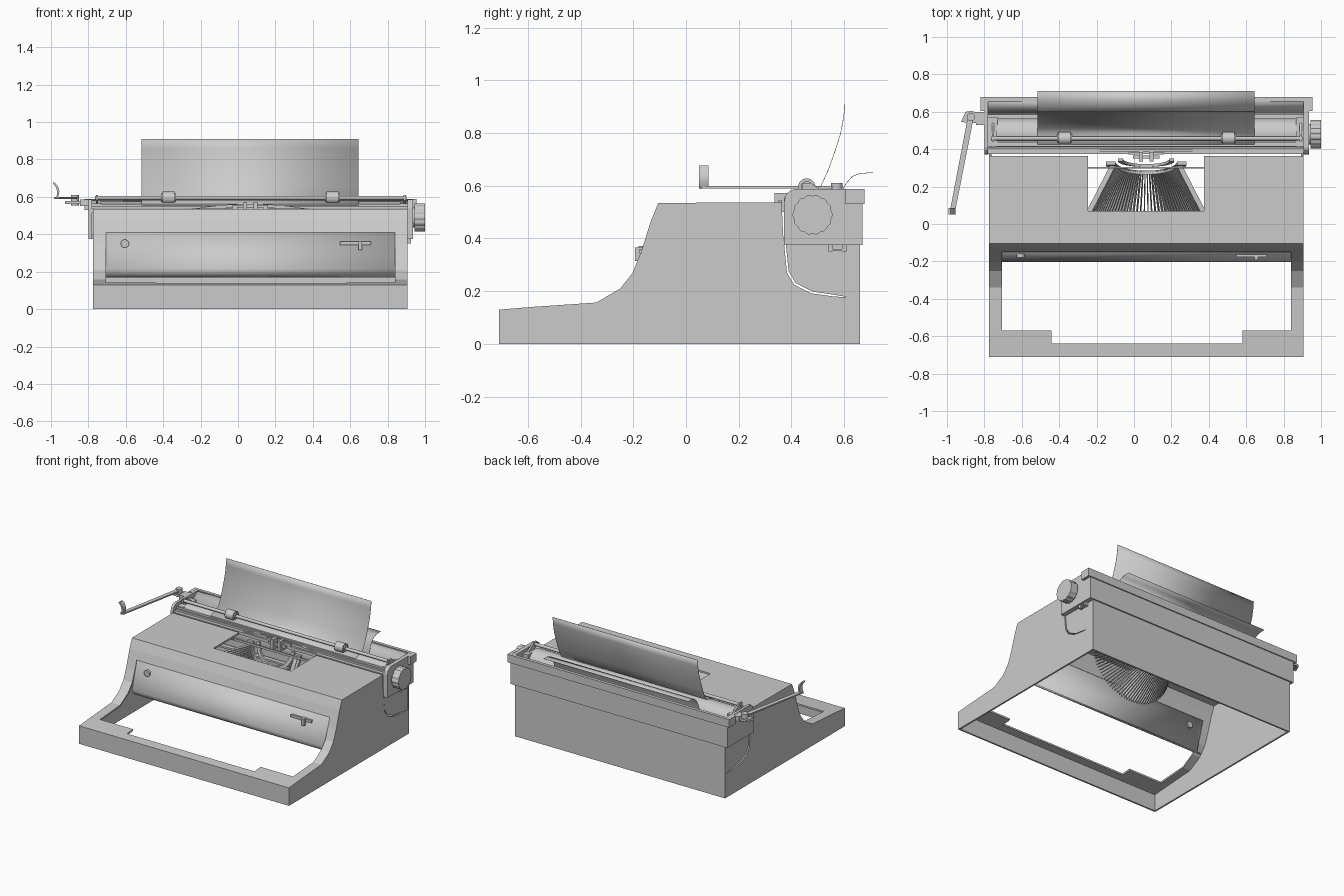
import bpy, bmesh, math
from mathutils import Vector

if "Cube" in bpy.data.objects:
    bpy.data.objects.remove(bpy.data.objects["Cube"])

CX = 0.065  # machine centre line in x


def finish(name, bm, smooth=False):
    bmesh.ops.recalc_face_normals(bm, faces=bm.faces)
    me = bpy.data.meshes.new(name)
    bm.to_mesh(me)
    bm.free()
    ob = bpy.data.objects.new(name, me)
    bpy.context.collection.objects.link(ob)
    if smooth:
        bpy.ops.object.select_all(action='DESELECT')
        ob.select_set(True)
        bpy.context.view_layer.objects.active = ob
        bpy.ops.object.shade_smooth_by_angle(angle=math.radians(35))
    return ob


def prism(name, pts, a, b, axis='x', smooth=False):
    """Extrude a 2D outline from a to b: yz along x, xz along y, xy along z."""
    put = {'x': lambda p, t: (t, p[0], p[1]), 'y': lambda p, t: (p[0], t, p[1]),
           'z': lambda p, t: (p[0], p[1], t)}[axis]
    bm = bmesh.new()
    f = bm.faces.new([bm.verts.new(put(p, a)) for p in pts])
    r = bmesh.ops.extrude_face_region(bm, geom=[f])
    d = Vector(put((0, 0), b - a))
    bmesh.ops.translate(bm, vec=d, verts=[v for v in r['geom'] if isinstance(v, bmesh.types.BMVert)])
    return finish(name, bm, smooth)


def box(name, x, y, z):
    return prism(name, [(x[0], y[0]), (x[1], y[0]), (x[1], y[1]), (x[0], y[1])], z[0], z[1], 'z')


def disc(c, r, n=32):
    return [(c[0] + r * math.cos(2 * math.pi * i / n), c[1] + r * math.sin(2 * math.pi * i / n)) for i in range(n)]


def sheet(name, pts, a, b, t, smooth=True):
    """Thin curved sheet: yz path swept along x."""
    bm = bmesh.new()
    rows = [(bm.verts.new((a, *p)), bm.verts.new((b, *p))) for p in pts]
    for p, q in zip(rows, rows[1:]):
        bm.faces.new((p[0], p[1], q[1], q[0]))
    ob = finish(name, bm, smooth)
    m = ob.modifiers.new('thick', 'SOLIDIFY')
    m.thickness = t
    m.offset = 0
    return ob


def cut(ob, cutter):
    m = ob.modifiers.new('cut', 'BOOLEAN')
    m.operation = 'DIFFERENCE'
    m.solver = 'EXACT'
    m.object = cutter
    cutter.hide_render = True
    cutter.hide_viewport = True
    cutter.display_type = 'WIRE'


# body shell: hollow below, with keyboard and type basket openings
curve = [(.363, .537), (.368, .42), (.383, .27), (.41, .225), (.475, .192), (.56, .18), (.66, .175)]
body = prism('body_shell', [(-.71, 0), (-.71, .13), (-.59, .14), (-.34, .157), (-.25, .21), (-.203, .268), (-.17, .35),
             (-.132, .47), (-.105, .535)] + curve + [(.66, 0)], -.775, .905)
cut(body, prism('body_hollow_cutter', [(-.698, -.1), (-.698, .12), (-.34, .145), (-.242, .2), (-.191, .262),
    (-.157, .35), (-.12, .465), (-.096, .523), (.648, .523), (.648, -.1)], -.763, .893))
cut(body, box('keyboard_cutter', (-.705, .84), (-.57, -.08), (.06, .41)))
cut(body, box('keyboard_front_cutter', (-.44, .58), (-.64, -.5), (.06, .3)))
cut(body, box('basket_cutter', (-.245, .375), (.07, .45), (.4, .7)))

# recessed front panel with rolled lower edge, knob and switch
sheet('front_panel', [(-.143, .412), (-.2, .215), (-.197, .198), (-.185, .182), (-.162, .172)], -.705, .84, .008)
prism('panel_button', disc((-.605, .35), .022, 20), -.18, -.15, 'y', True)
box('switch_slot', (.545, .71), (-.176, -.155), (.343, .361))
box('switch_stem', (.645, .663), (-.193, -.165), (.315, .365))

# rear cover below the carriage
side = [(y + .006, z + .006) for y, z in curve[1:]] + [(.66, .385), (.375, .41)]
side[5] = (.658, .17)
for n, x in (('left', -.771), ('right', .891)):
    prism('rear_side_' + n, side, x, x + .01)
box('rear_cover', (-.775, .905), (.65, .66), (.16, .40))

# type basket: half cone of type bars resting in tilted half rings
Z0 = .525
bm = bmesh.new()
N = 46
for i in range(N):
    a = math.radians(187 + 166 * i / (N - 1))
    u, w = Vector((math.cos(a), 0, math.sin(a))), Vector((-math.sin(a), 0, math.cos(a))) * .0028
    ends = [Vector((CX, .04, Z0)) + u * .335, Vector((CX, .325 + .2 * math.sin(a) * .2, Z0)) + u * .19]
    v = [bm.verts.new(p + u * d + w * s) for p in ends for d, s in ((0, -1), (0, 1), (-.03, 1), (-.03, -1))]
    for f in ((0, 1, 2, 3), (4, 5, 6, 7), (0, 1, 5, 4), (1, 2, 6, 5), (2, 3, 7, 6), (3, 0, 4, 7)):
        bm.faces.new([v[k] for k in f])
finish('type_bars', bm)


def half_ring(name, r0, r1, y0, y1, tilt):
    bm = bmesh.new()
    prev = None
    for i in range(29):
        a = math.pi * (1 + i / 28)
        ring = [bm.verts.new((CX + r * math.cos(a), y + tilt * math.sin(a), Z0 + r * math.sin(a)))
                for r, y in ((r0, y0), (r1, y0), (r1, y1), (r0, y1))]
        if prev:
            for k in range(4):
                bm.faces.new((prev[k], prev[k - 1], ring[k - 1], ring[k]))
        else:
            bm.faces.new(ring)
        prev = ring
    bm.faces.new(prev)
    finish(name, bm, True)


half_ring('type_rest', .165, .215, .315, .335, .05)
half_ring('type_segment', .125, .15, .335, .35, .03)
box('basket_cross_bar', (-.245, .375), (.298, .306), (.505, .52))

# type guide and curved scale in front of the platen
box('type_guide_base', (CX - .07, CX + .07), (.35, .365), (.525, .545))
for s in (-1, 1):
    box('type_guide_prong', (CX + s * .028 - .01, CX + s * .028 + .01), (.335, .385), (.50, .572))
    box('type_guide_wing', (CX + s * .06 - .035, CX + s * .06 + .035), (.372, .382), (.535, .556))
arc = [(CX + .33 * t / 8, .562 - .03 * (t / 8) ** 2) for t in range(-8, 9)]
prism('curved_scale', arc + [(x, z - .018) for x, z in reversed(arc)], .386, .398, 'y')

# carriage frame
plate = [(.372, .375), (.372, .54), (.38, .568), (.395, .582), (.41, .587), (.67, .587), (.67, .375)]
prism('carriage_end_left', plate, -.80, -.78)
prism('carriage_end_right', plate, .905, .935)
box('carriage_block_left', (-.78, -.73), (.42, .57), (.40, .565))
box('carriage_block_right', (.865, .905), (.42, .57), (.40, .565))
box('carriage_front_rail', (-.80, .935), (.40, .412), (.40, .55))
box('carriage_step_rail', (-.80, .935), (.375, .40), (.515, .537))
box('carriage_bed', (-.80, .935), (.39, .66), (.375, .388))
box('carriage_back', (-.80, .935), (.655, .67), (.375, .587))
box('carriage_back_rail', (-.82, .955), (.655, .678), (.53, .588))
for n, x in (('left', -.82), ('right', .93)):
    box('back_rail_end_' + n, (x, x + .025), (.605, .67), (.53, .588))
sheet('paper_table', [(.655, .58), (.615, .55), (.598, .49), (.585, .41)], -.785, .915, .006)
for y in (.548, .6):
    box('carriage_foot', (.90, .925), (y - .008, y + .008), (.35, .38))
box('carriage_foot_link', (.90, .92), (.54, .608), (.352, .36))

# platen and scalloped turning knob
PC = (.48, .49)
prism('platen', disc(PC, .085, 48), -.735, .87, 'x', True)
prism('knob_shaft', disc(PC, .03, 20), .86, .96, 'x', True)
knob = [(PC[0] + r * math.cos(a), PC[1] + r * math.sin(a)) for i in range(72)
        for a in [2 * math.pi * i / 72] for r in [.071 + .005 * abs(math.cos(7 * a))]]
prism('platen_knob', knob, .945, 1.0, 'x')
prism('knob_collar', disc(PC, .055, 32), .93, .95, 'x', True)

# paper wound around the platen
wrap = [(PC[0] + .09 * math.cos(math.radians(a)), PC[1] + .09 * math.sin(math.radians(a))) for a in range(84, 351, 14)]
sheet('paper', [(.603, .91), (.598, .86), (.587, .80), (.565, .73), (.54, .66), (.512, .60)] + wrap +
      [(.58, .54), (.595, .587), (.61, .612), (.63, .635), (.66, .647), (.71, .65)], -.515, .645, .002)

# paper bail with rollers and arms
BC = (.458, .595)
prism('bail_bar', disc(BC, .011, 16), -.765, .90, 'x', True)
for x in (-.372, .505):
    prism('bail_roller', disc(BC, .033, 24), x - .032, x + .032, 'x', True)
    prism('bail_roller_hub', disc(BC, .022, 24), x - .04, x + .04, 'x', True)
for x in (-.76, .885):
    prism('bail_arm', [(.44, .61), (.475, .61), (.56, .55), (.54, .53), (.44, .58)], x, x + .012)
box('margin_bar', (-.78, .905), (.415, .432), (.545, .562))

# line-return lever on the left
prism('lever_bracket', [(-.925, .545), (-.90, .60), (-.87, .605), (-.80, .585), (-.80, .53), (-.85, .54)], .562, .578, 'z')
prism('lever_pivot', disc((-.872, .572), .022, 20), .555, .61, 'z', True)
prism('lever_mount', [(-.845, .55), (-.79, .55), (-.79, .585), (-.845, .585)], .53, .60, 'y')
prism('lever_arm', [(-.985, .065), (-.958, .06), (-.858, .565), (-.888, .575)], .59, .60, 'z')
hook = [(-.965, .592), (-.957, .61), (-.955, .632), (-.962, .655), (-.98, .677)]
prism('lever_tip', hook + [(x - .012, z - .002) for x, z in reversed(hook)], .05, .085, 'y', True)
